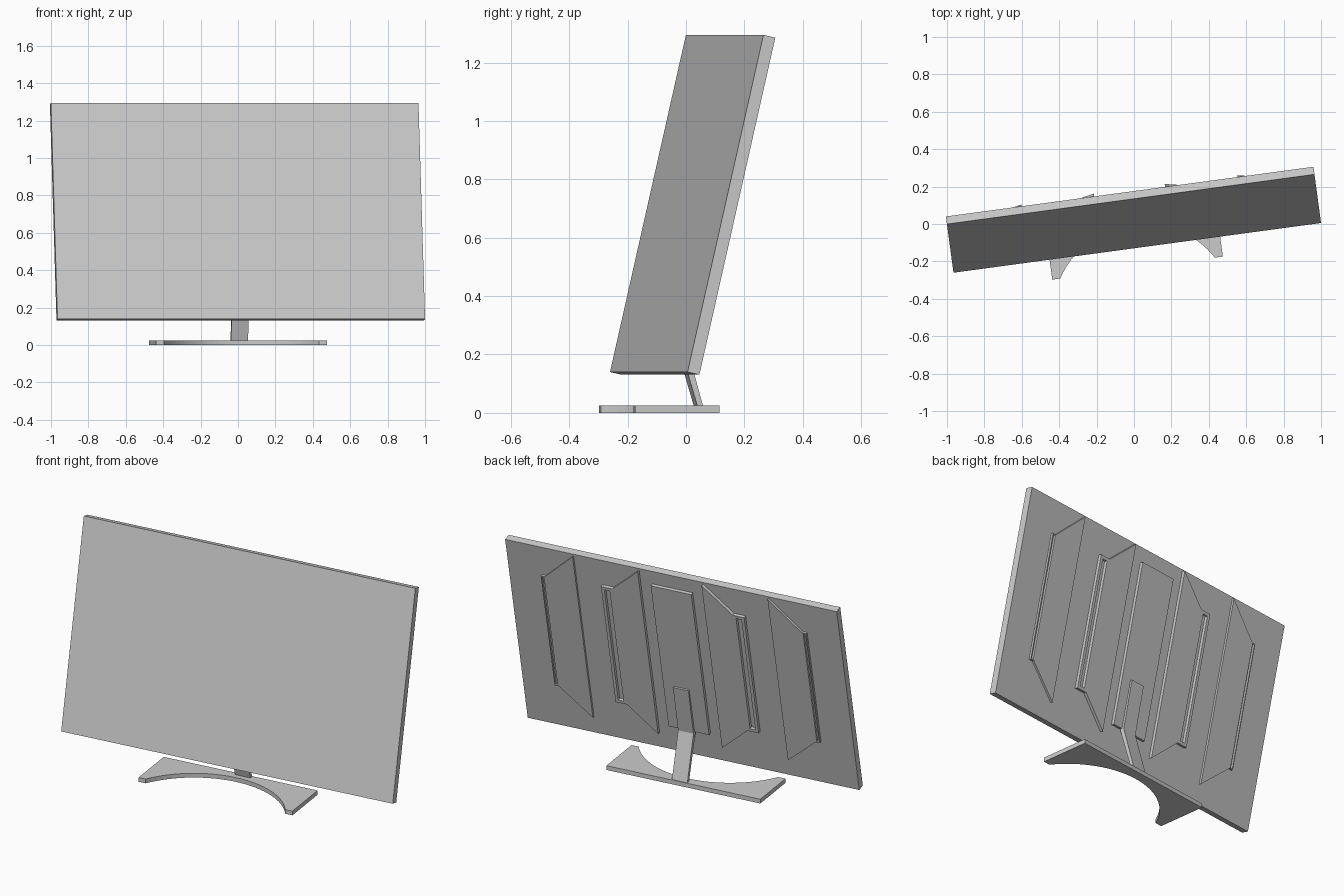
import bpy, bmesh, math
from mathutils import Matrix, Vector

if "Cube" in bpy.data.objects:
    bpy.data.objects.remove(bpy.data.objects["Cube"])

TURN = Matrix.Rotation(math.radians(7.7), 4, 'Z')
PANEL = (Matrix.Translation((0.0175, -0.1275, 0.14)) @ TURN
         @ Matrix.Rotation(math.radians(-12.8), 4, 'X'))
W, H, T = 1.983, 1.184, 0.042      # screen width, height, thickness


def prism(name, pts, axis, lo, hi, matrix):
    """Extrude a 2D outline along one axis (0 = x, 1 = y, 2 = z)."""
    def place(p, d):
        c = list(p)
        c.insert(axis, d)
        return c
    bm = bmesh.new()
    a = [bm.verts.new(place(p, lo)) for p in pts]
    b = [bm.verts.new(place(p, hi)) for p in pts]
    bm.faces.new(a)
    bm.faces.new(b)
    n = len(pts)
    for i in range(n):
        j = (i + 1) % n
        bm.faces.new((a[i], a[j], b[j], b[i]))
    bmesh.ops.recalc_face_normals(bm, faces=bm.faces)
    me = bpy.data.meshes.new(name)
    bm.to_mesh(me)
    bm.free()
    ob = bpy.data.objects.new(name, me)
    ob.matrix_world = matrix
    bpy.context.collection.objects.link(ob)
    return ob


def rect(x0, x1, z0, z1):
    return [(x0, z0), (x1, z0), (x1, z1), (x0, z1)]


def rear_pad(name, x_long, x_in, x_out, long_z, slot_z, rise, rim):
    """Raised trapezoid with a vertical groove on its outer side, mirrored."""
    (l0, l1), (s0, s1) = long_z, slot_z
    outline = [(x_long, l0), (x_in, s0), (x_out, s0),
               (x_out, s1), (x_in, s1), (x_long, l1)]
    pad = prism(name, outline, 1, T - 0.012, T + rise, PANEL)
    cutter = prism(name + "_groove_cutter",
                   rect(x_in + rim, x_out - rim, s0 + rim, s1 - rim),
                   1, T - 0.001, T + 0.1, PANEL)
    cutter.hide_render = True
    cutter.hide_viewport = True
    cut = pad.modifiers.new("groove", 'BOOLEAN')
    cut.operation = 'DIFFERENCE'
    cut.solver = 'EXACT'
    cut.object = cutter
    mir = pad.modifiers.new("mirror", 'MIRROR')
    mir.use_mirror_merge = False


# Screen slab
prism("screen", rect(-W / 2, W / 2, 0, H), 1, 0, T, PANEL)

# Raised pads on the rear
prism("rear_center_pad", rect(-0.121, 0.121, 0.167, 1.099), 1,
      T - 0.012, T + 0.018, PANEL)
rear_pad("rear_inner_pad", 0.191, 0.360, 0.428,
         (0.098, 1.175), (0.253, 1.02), 0.018, 0.018)
rear_pad("rear_outer_pad", 0.583, 0.769, 0.794,
         (0.107, 1.175), (0.272, 0.998), 0.012, 0.006)

# Bent neck: slanted lower part, upper plate lying on the rear
prism("neck", [(0.052, 0.02), (-0.0206, 0.284), (0.0386, 0.56),
               (0.005, 0.567), (-0.045, 0.284), (0.0325, 0.02)],
      0, -0.034, 0.058, TURN)

# Base: rectangle with a circular arc cut out of its front
x0, x1, front, back, apex = -0.473, 0.4475, -0.236, 0.0555, 0.0
mid = (x0 + x1) / 2
half = (x1 - x0) / 2 - 0.043
sag = apex - front
radius = (half ** 2 + sag ** 2) / (2 * sag)
sweep = math.asin(half / radius)
N = 32
arc = []
for i in range(N + 1):
    t = sweep * (2 * i / N - 1)
    arc.append((mid + radius * math.sin(t),
                apex - radius + radius * math.cos(t)))
base = prism("base", [(x0, back), (x0, front)] + arc + [(x1, front), (x1, back)],
             2, 0, 0.025, TURN)
